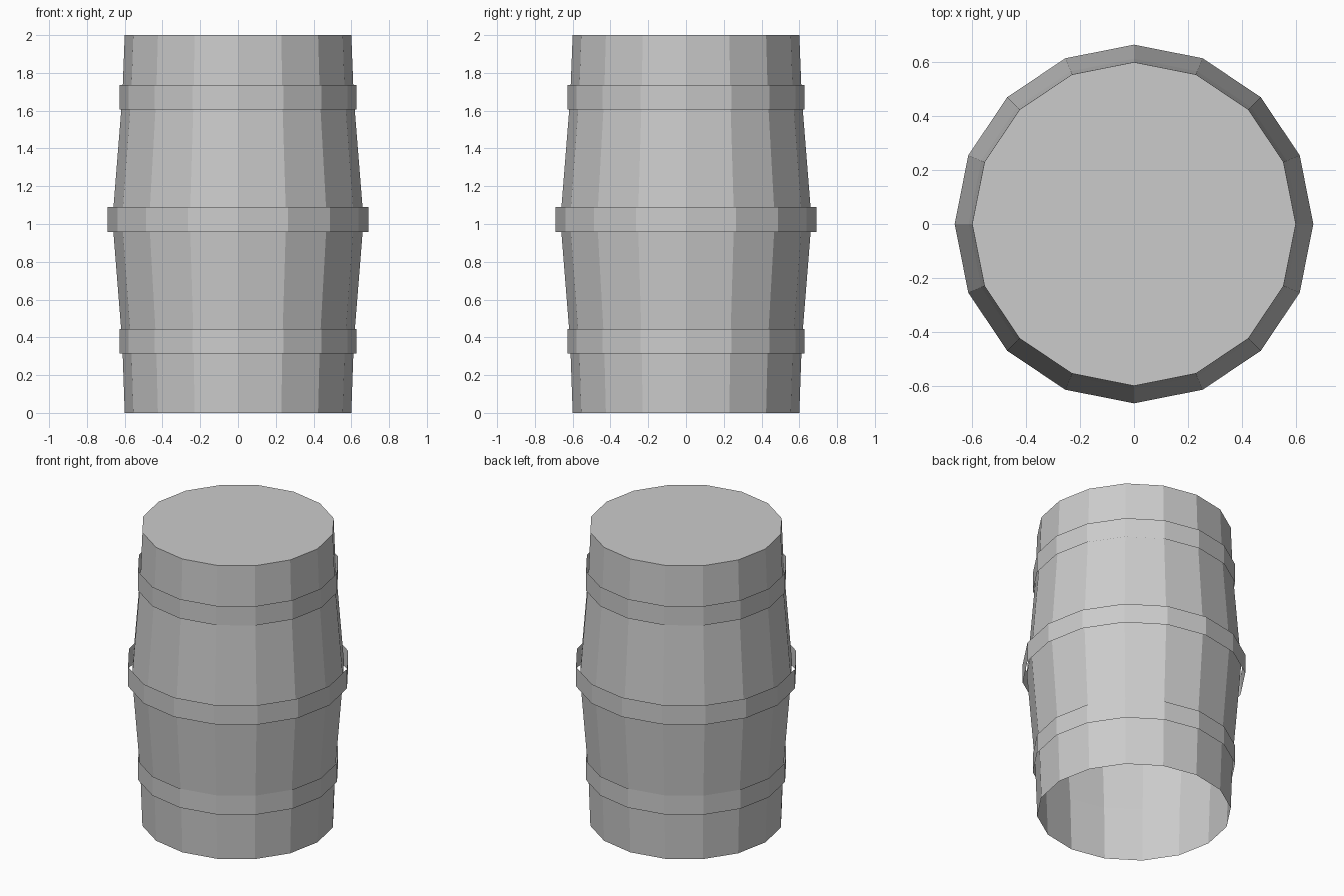
import bpy, bmesh
from math import cos, sin, tau

if "Cube" in bpy.data.objects:
    bpy.data.objects.remove(bpy.data.objects["Cube"])

SIDES = 16


def lathe(name, profile, cap_top=False):
    """Flat-shaded 16-sided surface of revolution from (radius, z) points."""
    bm = bmesh.new()
    rings = [[bm.verts.new((r * cos(tau * i / SIDES), r * sin(tau * i / SIDES), z))
              for i in range(SIDES)] for r, z in profile]
    for low, high in zip(rings, rings[1:]):
        for i in range(SIDES):
            j = (i + 1) % SIDES
            bm.faces.new((low[i], low[j], high[j], high[i]))
    if cap_top:
        bm.faces.new(rings[-1])
    mesh = bpy.data.meshes.new(name)
    bm.to_mesh(mesh)
    bm.free()
    obj = bpy.data.objects.new(name, mesh)
    bpy.context.collection.objects.link(obj)
    return obj


# Bulging barrel body: closed lid, open underside
lathe("barrel_body",
      [(0.60, 0), (0.613, 0.37), (0.665, 1.02), (0.613, 1.67), (0.60, 2)],
      cap_top=True)

# Thin straight hoops standing slightly off the body
for name, radius, z0, z1 in (("lower_hoop", 0.627, 0.315, 0.445),
                             ("middle_hoop", 0.69, 0.958, 1.09),
                             ("upper_hoop", 0.627, 1.605, 1.737)):
    lathe(name, [(radius, z0), (radius, z1)])
